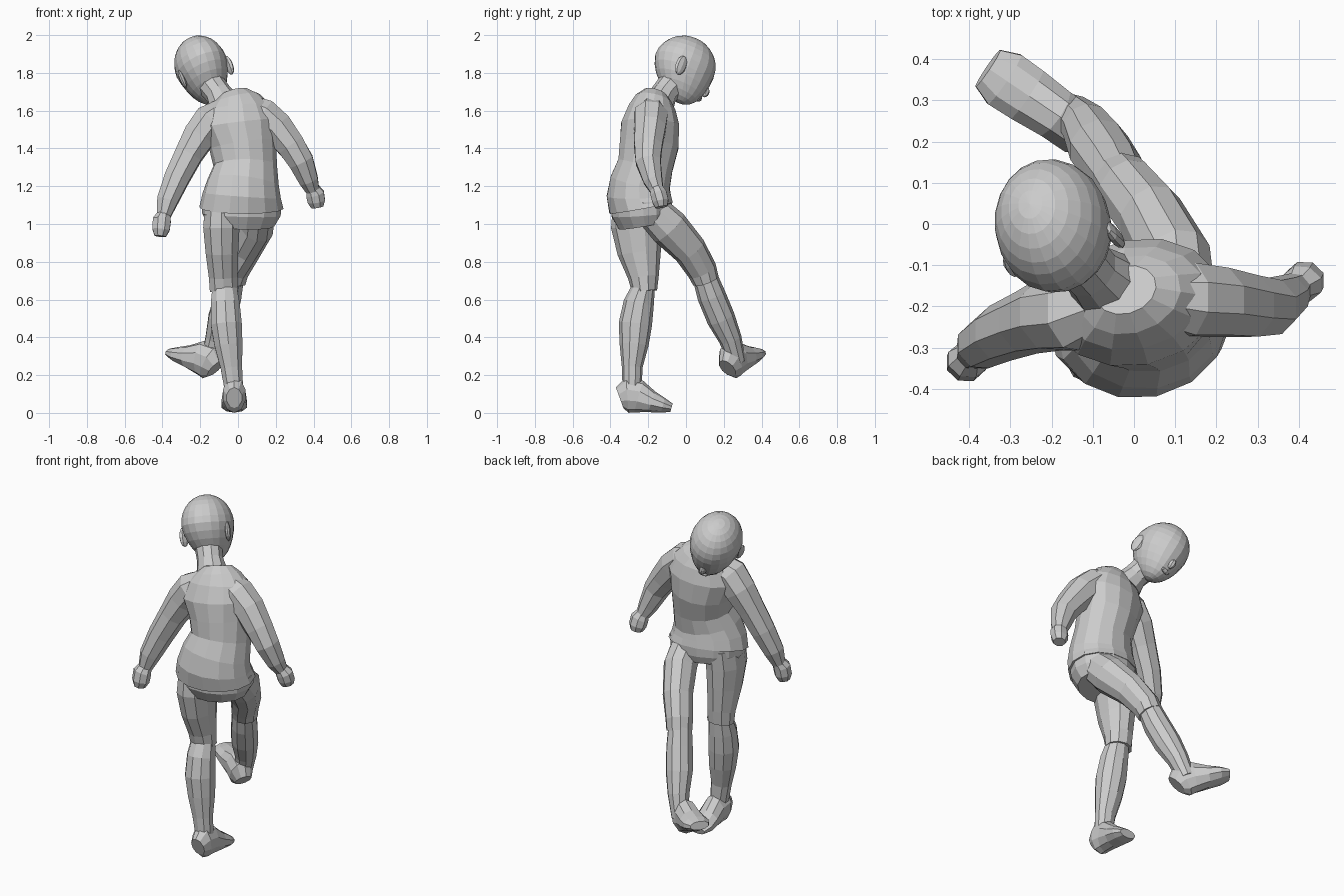
import bpy, bmesh, math
from mathutils import Vector, Matrix


def finish(name, bm):
    bmesh.ops.recalc_face_normals(bm, faces=bm.faces)
    me = bpy.data.meshes.new(name)
    bm.to_mesh(me)
    bm.free()
    ob = bpy.data.objects.new(name, me)
    bpy.context.collection.objects.link(ob)
    return ob


def tube(name, rings, side=(1, 0, 0), n=8):
    """Loft elliptical rings (x, y, z, half width, half depth) along a path."""
    bm = bmesh.new()
    pts = [Vector(r[:3]) for r in rings]
    grow = 1 / math.cos(math.pi / n)
    loops = []
    for i, r in enumerate(rings):
        t = (pts[min(i + 1, len(pts) - 1)] - pts[max(i - 1, 0)]).normalized()
        s = Vector(side)
        s = (s - t * s.dot(t)).normalized()
        d = t.cross(s)
        a, b = r[3] * grow, r[-1] * grow
        angs = [2 * math.pi * (k + 0.5) / n for k in range(n)]
        loops.append([bm.verts.new(pts[i] + s * a * math.cos(w) + d * b * math.sin(w)) for w in angs])
    for p, q in zip(loops, loops[1:]):
        for k in range(n):
            bm.faces.new((p[k], p[(k + 1) % n], q[(k + 1) % n], q[k]))
    bm.faces.new(loops[0])
    bm.faces.new(loops[-1])
    return finish(name, bm)


def foot(name, origin, direction, size=1.0):
    """Shoe shape: (along, height of centre, half width, half height)."""
    f = Vector(direction).normalized()
    s = f.cross(Vector((0, 0, 1))).normalized()
    u = s.cross(f)
    prof = [(0, .08, .04, .055), (.04, .095, .06, .09), (.10, .088, .06, .083),
            (.17, .06, .066, .055), (.23, .042, .068, .038), (.275, .03, .05, .022)]
    rings = []
    for a, h, w, b in prof:
        c = Vector(origin) + (f * a + u * h) * size
        rings.append((*c, w * size, b * size))
    tube(name, rings, s, 10)


# torso: pelvis and shirt
hip_side = (1, .22, 0)
tube("pelvis", [(.015, -.225, .995, .175, .13), (.018, -.235, 1.05, .205, .155),
                (.02, -.235, 1.12, .21, .158)], hip_side, 14)
tube("shirt", [(.018, -.238, 1.085, .22, .166), (.02, -.25, 1.15, .204, .168),
               (.028, -.242, 1.22, .186, .158), (.038, -.215, 1.31, .165, .145),
               (.025, -.195, 1.42, .175, .155), (.005, -.19, 1.53, .205, .15),
               (.0, -.18, 1.615, .17, .122), (-.01, -.172, 1.66, .125, .095),
               (-.02, -.16, 1.695, .075, .06)],
     (1, .2, .08), 14)

# sleeves and fists
tube("right_sleeve", [(.06, -.18, 1.61, .07), (.13, -.185, 1.575, .088), (.205, -.19, 1.51, .085, .082),
                      (.28, -.2, 1.415, .074), (.335, -.2, 1.33, .066), (.375, -.175, 1.23, .05),
                      (.395, -.155, 1.18, .036)])
tube("right_hand", [(.39, -.16, 1.2, .03), (.408, -.145, 1.16, .048, .043),
                    (.415, -.135, 1.12, .046, .043), (.42, -.13, 1.09, .032)])
tube("left_sleeve", [(-.08, -.2, 1.59, .07), (-.145, -.215, 1.545, .09), (-.205, -.22, 1.465, .085),
                     (-.262, -.24, 1.365, .073), (-.325, -.265, 1.24, .066), (-.375, -.295, 1.12, .055),
                     (-.395, -.315, 1.04, .036)])
tube("left_hand", [(-.39, -.31, 1.06, .03), (-.403, -.33, 1.02, .048, .043),
                   (-.408, -.338, .97, .046, .043), (-.412, -.342, .935, .03)])

# standing leg
tube("standing_thigh", [(-.085, -.25, 1.1, .09, .13), (-.088, -.26, .98, .096, .13),
                        (-.085, -.247, .85, .086, .11), (-.078, -.225, .72, .076, .078),
                        (-.075, -.22, .645, .074, .064)], n=10)
tube("standing_shin", [(-.072, -.22, .68, .062, .055), (-.068, -.25, .58, .076, .077),
                       (-.062, -.268, .47, .082, .084), (-.05, -.275, .36, .074, .073),
                       (-.035, -.285, .24, .057, .052), (-.02, -.285, .11, .048, .048)], n=10)
foot("standing_foot", (-.02, -.352, 0), (0, 1, -.01))

# kicking leg
tube("kicking_thigh", [(.11, -.17, 1.06, .085, .09), (.1, -.09, .98, .086, .1),
                       (.04, .02, .862, .078, .086), (-.015, .085, .755, .072, .076),
                       (-.03, .105, .7, .07, .068)], n=10)
tube("kicking_shin", [(-.028, .095, .735, .062), (-.052, .135, .62, .07, .072),
                      (-.085, .185, .5, .072, .072), (-.115, .235, .39, .058, .058),
                      (-.15, .27, .27, .045)], n=10)
foot("kicking_foot", (-.15, .24, .16), (-.2, .135, .12), 1.06)

# neck
tube("neck", [(-.07, -.145, 1.63, .085, .08), (-.105, -.115, 1.69, .068),
              (-.175, -.04, 1.78, .075)], n=10)

# head frame: tilted sideways and bowed forward
up = Vector((-.36, .35, .87)).normalized()
fwd = Vector((-.12, .9, -.4))
fwd = (fwd - up * fwd.dot(up)).normalized()
right = fwd.cross(up)
frame = Matrix((right, fwd, up)).transposed().to_4x4()
frame.translation = (-.195, -.008, 1.836)

# head: sphere with jaw pulled down and forward
bm = bmesh.new()
bmesh.ops.create_uvsphere(bm, u_segments=20, v_segments=14, radius=1)
for v in bm.verts:
    x, y, z = v.co
    t = max(0, -z)
    x *= .14 * (1 - .14 * t)
    y *= .168 * (1 - (.04 if y > 0 else .2) * t)
    v.co = frame @ Vector((x, y + .045 * t * t, z * (.163 if z > 0 else .2)))
finish("head", bm)


def blob(name, loc, scale, rot=0):
    b = bmesh.new()
    bmesh.ops.create_uvsphere(b, u_segments=8, v_segments=6, radius=1)
    m = frame @ Matrix.Translation(loc) @ Matrix.Rotation(rot, 4, 'Z') @ Matrix.Diagonal((*scale, 1))
    bmesh.ops.transform(b, matrix=m, verts=b.verts)
    return finish(name, b)


# ears, nose and lips
for s, nm in ((1, "right_ear"), (-1, "left_ear")):
    blob(nm, (s * .132, -.035, -.055), (.016, .034, .055), s * .35)
blob("nose", (0, .155, -.085), (.02, .022, .03))
blob("lips", (0, .138, -.135), (.032, .014, .013))
